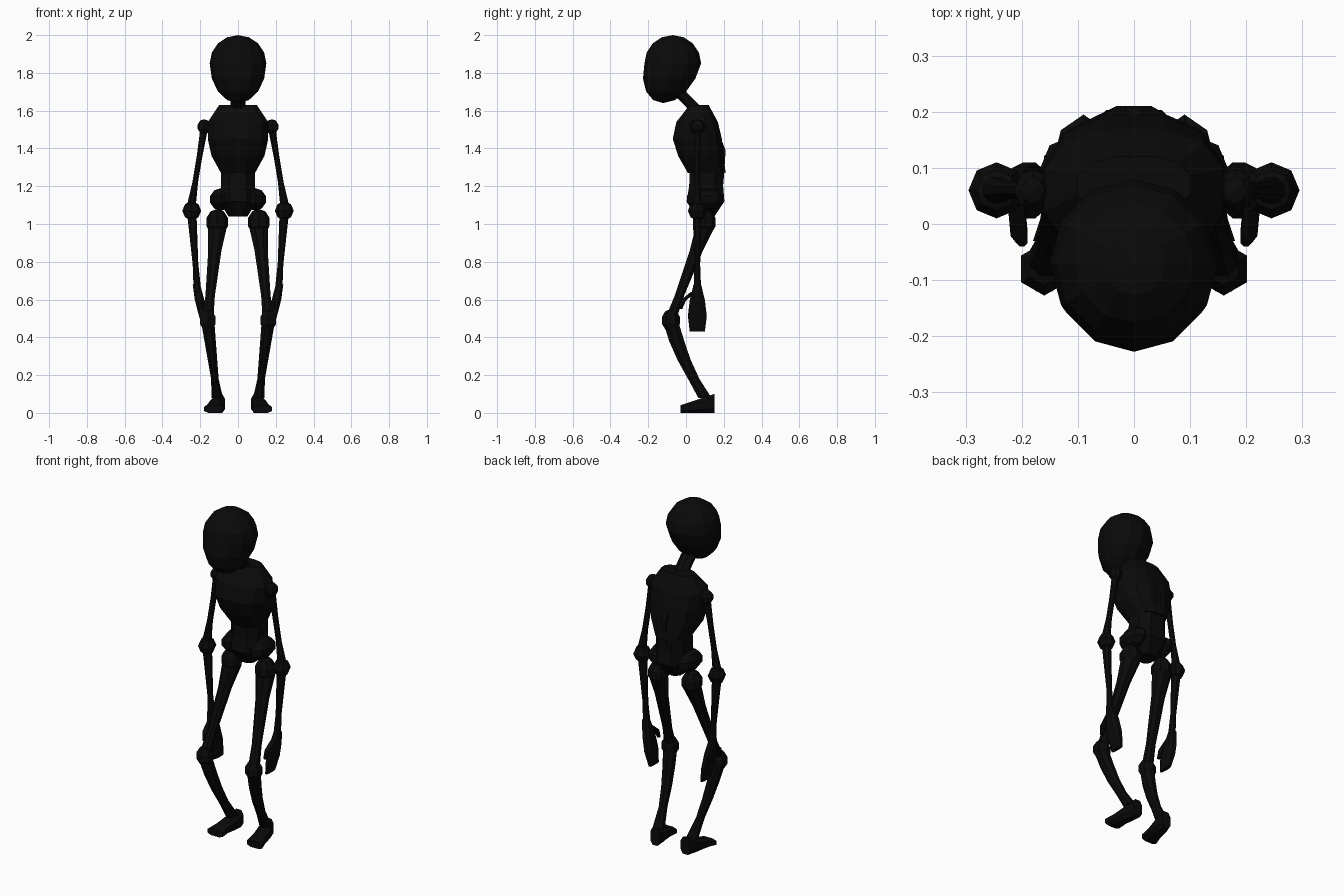
import bpy, bmesh, math
from mathutils import Vector, Matrix

cube = bpy.data.objects.get("Cube")
if cube:
    bpy.data.objects.remove(cube, do_unlink=True)

black = bpy.data.materials.new("charcoal black")
black.use_nodes = True
colour = (0.003, 0.003, 0.003, 1)
black.diffuse_color = colour
black.node_tree.nodes["Principled BSDF"].inputs["Base Color"].default_value = colour


def finish(bm, name):
    """Turn the working mesh into a flat-shaded object."""
    bmesh.ops.recalc_face_normals(bm, faces=bm.faces[:])
    mesh = bpy.data.meshes.new(name)
    bm.to_mesh(mesh)
    bm.free()
    mesh.materials.append(black)
    obj = bpy.data.objects.new(name, mesh)
    bpy.context.collection.objects.link(obj)


def bone(name, start, end, widths, depths=None, bend=0, side=1, sides=8,
         boxy=1, across=Vector((0, 1, 0))):
    """Skin evenly spaced rings from start to end; bend bows the middle in y."""
    bm = bmesh.new()
    depths = depths or widths
    start, end = Vector(start), Vector(end)
    fit = math.cos(math.pi / sides) ** boxy
    rings = []
    for k, (width, depth) in enumerate(zip(widths, depths)):
        t = k / (len(widths) - 1)
        centre = start.lerp(end, t)
        centre.x *= side
        centre.y += bend * math.sin(math.pi * t)
        ring = []
        for i in range(sides):
            angle = 2 * math.pi * (i + 0.5) / sides
            c, s = math.cos(angle), math.sin(angle)
            u = width * math.copysign(abs(c) ** boxy, c) / fit
            v = depth * math.copysign(abs(s) ** boxy, s) / fit
            ring.append(bm.verts.new(centre + Vector((u, 0, 0)) + across * v))
        rings.append(ring)
    for low, high in zip(rings, rings[1:]):
        for i in range(sides):
            j = (i + 1) % sides
            bm.faces.new((low[i], low[j], high[j], high[i]))
    bm.faces.new(rings[0])
    bm.faces.new(rings[-1])
    finish(bm, name)


def ball(name, centre, radii, side=1, segments=8, rings=5):
    bm = bmesh.new()
    place = Vector((centre[0] * side, centre[1], centre[2]))
    bmesh.ops.create_uvsphere(bm, u_segments=segments, v_segments=rings, radius=1,
                              matrix=Matrix.LocRotScale(place, None, Vector(radii)))
    finish(bm, name)


def skull():
    """Sphere whose lower half is drawn down and forward into a jaw."""
    bm = bmesh.new()
    bmesh.ops.create_uvsphere(bm, u_segments=12, v_segments=8, radius=0.15)
    for vert in bm.verts:
        if vert.co.z < 0:
            vert.co.y += vert.co.z / 3
            vert.co.z *= 1.4
        vert.co += Vector((0, -0.07, 1.85))
    finish(bm, "skull")


# Head and hunched trunk
skull()
bone("neck", (0, -0.06, 1.72), (0, 0.06, 1.6), (0.04, 0.04))
bone("rib_cage", (0, 0.11, 1.27), (0, 0.07, 1.63),
     widths=(0.09, 0.14, 0.16, 0.16, 0.1), depths=(0.1, 0.12, 0.13, 0.11, 0.05),
     bend=-0.03, sides=12, boxy=0.8)
bone("abdomen", (0, 0.1, 1.04), (0, 0.11, 1.28), (0.05, 0.1, 0.09, 0.09), boxy=0.8)
bone("spine_ridge", (0, 0.19, 1.24), (0, 0.14, 1.54), (0.01, 0.015, 0.01),
     bend=0.03, sides=4)

for side, label in ((1, "left_"), (-1, "right_")):
    # Hip
    ball(label + "pelvis_lobe", (0.09, 0.1, 1.13), (0.06, 0.1, 0.06), side)
    ball(label + "hip_joint", (0.11, 0.1, 1.01), (0.06, 0.06, 0.07), side)

    # Leg, knee forward and shin sweeping back
    bone(label + "thigh", (0.11, 0.1, 0.98), (0.16, -0.08, 0.5),
         (0.05, 0.035, 0.03, 0.025, 0.03), side=side)
    ball(label + "knee", (0.16, -0.08, 0.49), (0.05, 0.05, 0.06), side, segments=6)
    bone(label + "shin", (0.16, -0.08, 0.48), (0.11, 0.1, 0.08),
         widths=(0.035, 0.03, 0.025, 0.02, 0.03), depths=(0.04, 0.04, 0.035, 0.03, 0.035),
         bend=-0.02, side=side)

    # Foot from heel to toes, sole flat on the ground
    bone(label + "foot", (0.1, 0.15, 0.05), (0.13, -0.03, 0.02),
         widths=(0.03, 0.04, 0.04, 0.05), depths=(0.05, 0.04, 0.03, 0.02),
         side=side, boxy=0.7, across=Vector((0, 0, 1)))

    # Arm hanging straight down
    ball(label + "shoulder", (0.18, 0.06, 1.515), (0.035, 0.04, 0.04), side)
    bone(label + "upper_arm", (0.18, 0.06, 1.5), (0.25, 0.06, 1.08),
         (0.02, 0.015, 0.015, 0.025), side=side)
    ball(label + "elbow", (0.245, 0.06, 1.07), (0.05, 0.05, 0.05), side, rings=4)
    bone(label + "forearm", (0.245, 0.06, 1.06), (0.215, 0.06, 0.65),
         (0.025, 0.02, 0.015, 0.02), side=side)

    # Mitten hand with a thumb in front
    bone(label + "hand", (0.22, 0.06, 0.68), (0.17, 0.06, 0.43),
         widths=(0.02, 0.025, 0.02, 0.01), depths=(0.02, 0.04, 0.05, 0.04),
         side=side, boxy=0.7)
    bone(label + "thumb", (0.21, 0.04, 0.64), (0.2, -0.03, 0.55),
         (0.015, 0.015, 0.01), bend=-0.02, side=side)
